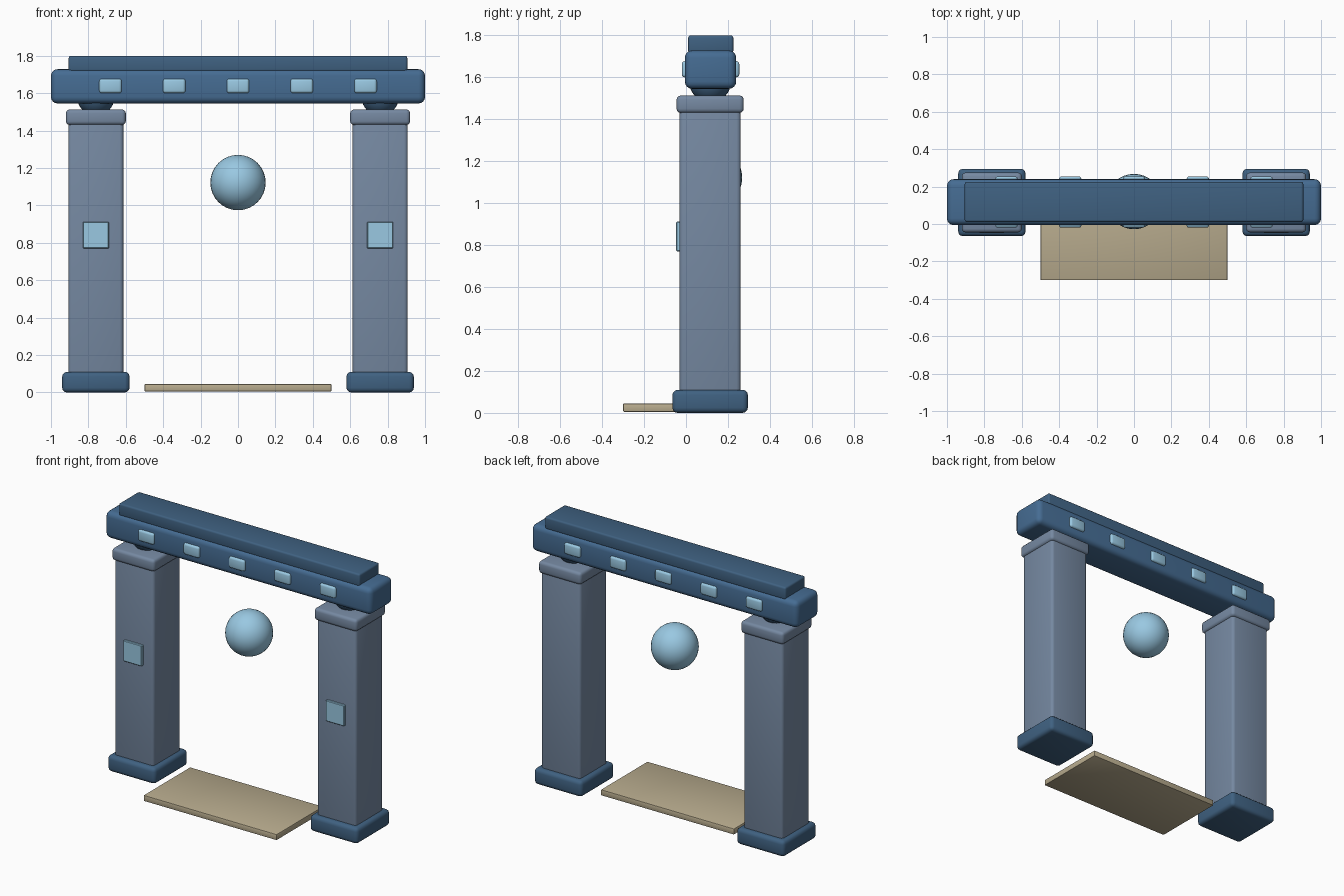
import bpy
import math

if "Cube" in bpy.data.objects:
    bpy.data.objects.remove(bpy.data.objects["Cube"])


def material(name, rgb):
    m = bpy.data.materials.new(name)
    m.diffuse_color = (*rgb, 1)
    m.use_nodes = True
    m.node_tree.nodes["Principled BSDF"].inputs["Base Color"].default_value = m.diffuse_color
    return m


STONE = material("grey_blue_stone", (0.18, 0.25, 0.36))
BLUE = material("blue_beam", (0.06, 0.15, 0.29))
DARK = material("dark_blue_trim", (0.05, 0.12, 0.22))
GLOW = material("pale_blue_inlay", (0.32, 0.58, 0.76))
SAND = material("sand", (0.48, 0.41, 0.27))


def finish(obj, name, mat):
    obj.name = name
    obj.data.materials.append(mat)
    bpy.ops.object.shade_smooth_by_angle(angle=math.radians(35))
    return obj


def box(name, x, y, z, mat, bevel=0.02, segments=3):
    """Rounded box from (min, max) ranges on each axis."""
    centre = [(a + b) / 2 for a, b in (x, y, z)]
    bpy.ops.mesh.primitive_cube_add(size=1, location=centre)
    obj = bpy.context.object
    obj.scale = [b - a for a, b in (x, y, z)]
    bpy.ops.object.transform_apply(location=False, rotation=False, scale=True)
    mod = obj.modifiers.new("rounded_edges", 'BEVEL')
    mod.width = bevel
    mod.segments = segments
    bpy.ops.object.modifier_apply(modifier=mod.name)
    return finish(obj, name, mat)


def ball(name, location, radius, mat):
    bpy.ops.mesh.primitive_uv_sphere_add(segments=32, ring_count=16,
                                         radius=radius, location=location)
    return finish(bpy.context.object, name, mat)


def around(c, width):
    return (c - width / 2, c + width / 2)


MID = 0.115  # depth centre of the gate

# Pillars with base, capital, bearing ball and front inlay
for side, x in (("left", -0.76), ("right", 0.76)):
    box(f"{side}_base", around(x, 0.36), around(MID, 0.36), (0, 0.11), DARK, 0.025)
    box(f"{side}_pillar", around(x, 0.295), around(MID, 0.292), (0.004, 1.45), STONE, 0.02)
    box(f"{side}_capital", around(x, 0.32), around(MID, 0.32), (1.43, 1.513), STONE, 0.02)
    ball(f"{side}_bearing", (x, MID, 1.58), 0.1, DARK)
    box(f"{side}_pillar_inlay", around(x, 0.14), (-0.047, 0.0), (0.77, 0.912), GLOW, 0.004, 1)

# Lintel beam and top cap
box("lintel", (-1, 1), around(MID + 0.002, 0.245), (1.545, 1.728), BLUE, 0.035, 4)
box("lintel_cap", (-0.905, 0.905), around(MID + 0.003, 0.215), (1.715, 1.80), DARK, 0.012)

# Inlays running through the lintel, showing front and back
for i in range(5):
    box(f"lintel_inlay_{i + 1}", around((i - 2) * 0.341, 0.12), around(MID + 0.002, 0.274),
        (1.6, 1.677), GLOW, 0.014)

# Floating orb and doorstep slab
ball("orb", (0, 0.12, 1.122), 0.148, GLOW)
box("doorstep", (-0.5, 0.5), (-0.3, 0.2), (0.005, 0.045), SAND, 0.005, 2)
